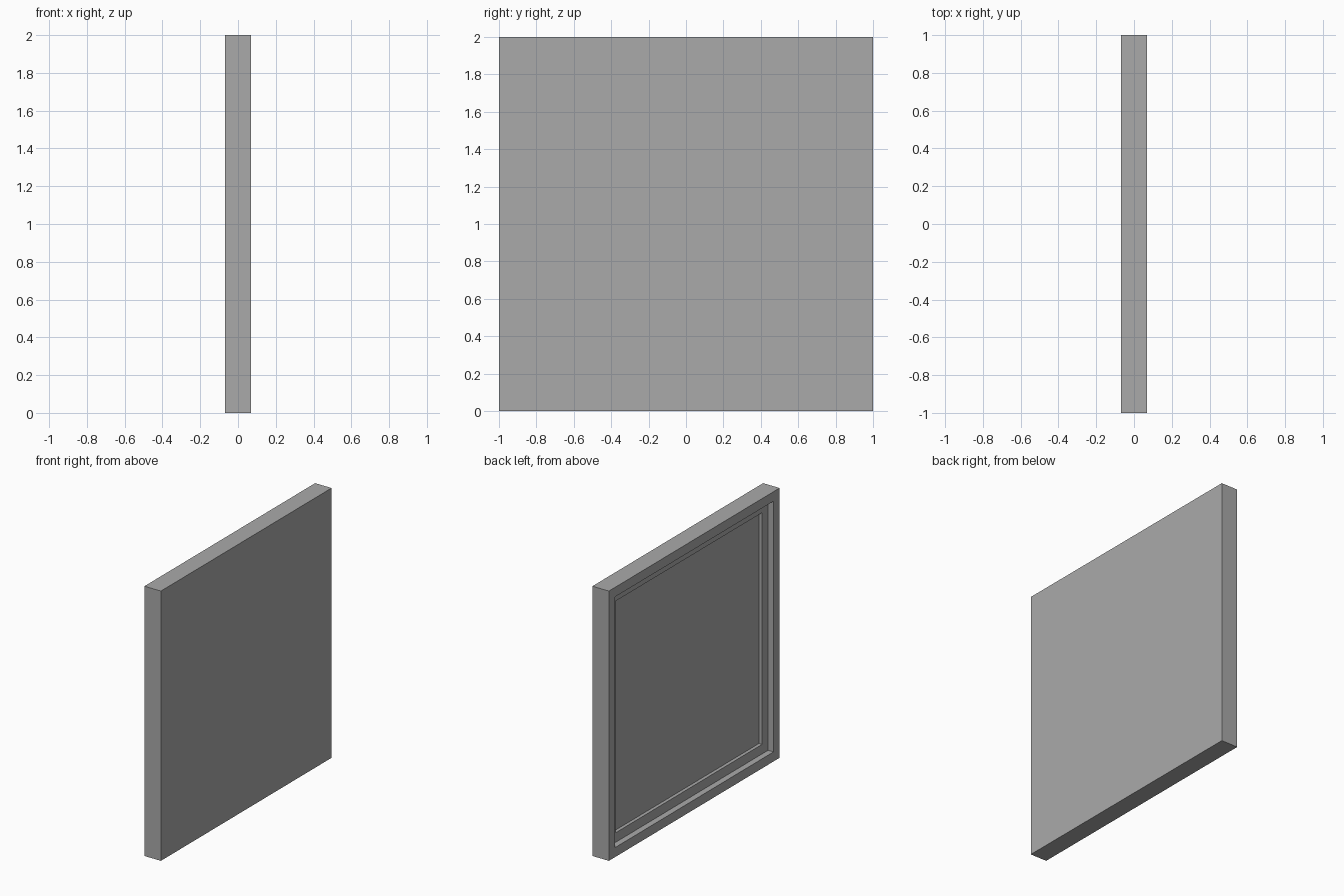
import bpy
import bmesh

cube = bpy.data.objects.get("Cube")
if cube:
    bpy.data.objects.remove(cube, do_unlink=True)

THICKNESS = 0.135
SIZE = 2.0

# One plain grey for the whole panel
grey = bpy.data.materials.new("plain_grey")
grey.use_nodes = True
colour = (0.4, 0.4, 0.4, 1.0)
grey.diffuse_color = colour
grey.node_tree.nodes["Principled BSDF"].inputs["Base Color"].default_value = colour

# Square slab standing on its edge
bm = bmesh.new()
bmesh.ops.create_cube(bm, size=1.0)
bmesh.ops.scale(bm, vec=(THICKNESS, SIZE, SIZE), verts=bm.verts)
bmesh.ops.translate(bm, vec=(0, 0, SIZE / 2), verts=bm.verts)
bm.normal_update()

# Two stepped square recesses in the -x face: rim width, then depth
panel = min(bm.faces, key=lambda f: f.calc_center_median().x)
for rim, depth in ((0.1, 0.045), (0.1, 0.025)):
    bmesh.ops.inset_region(bm, faces=[panel], thickness=rim)
    # A zero-width inset makes the walls, then the floor moves inward
    bmesh.ops.inset_region(bm, faces=[panel], thickness=0.0)
    bmesh.ops.translate(bm, vec=(depth, 0, 0), verts=panel.verts)

bmesh.ops.recalc_face_normals(bm, faces=bm.faces)
mesh = bpy.data.meshes.new("recessed_panel")
bm.to_mesh(mesh)
bm.free()
mesh.materials.append(grey)
bpy.context.collection.objects.link(bpy.data.objects.new("recessed_panel", mesh))
